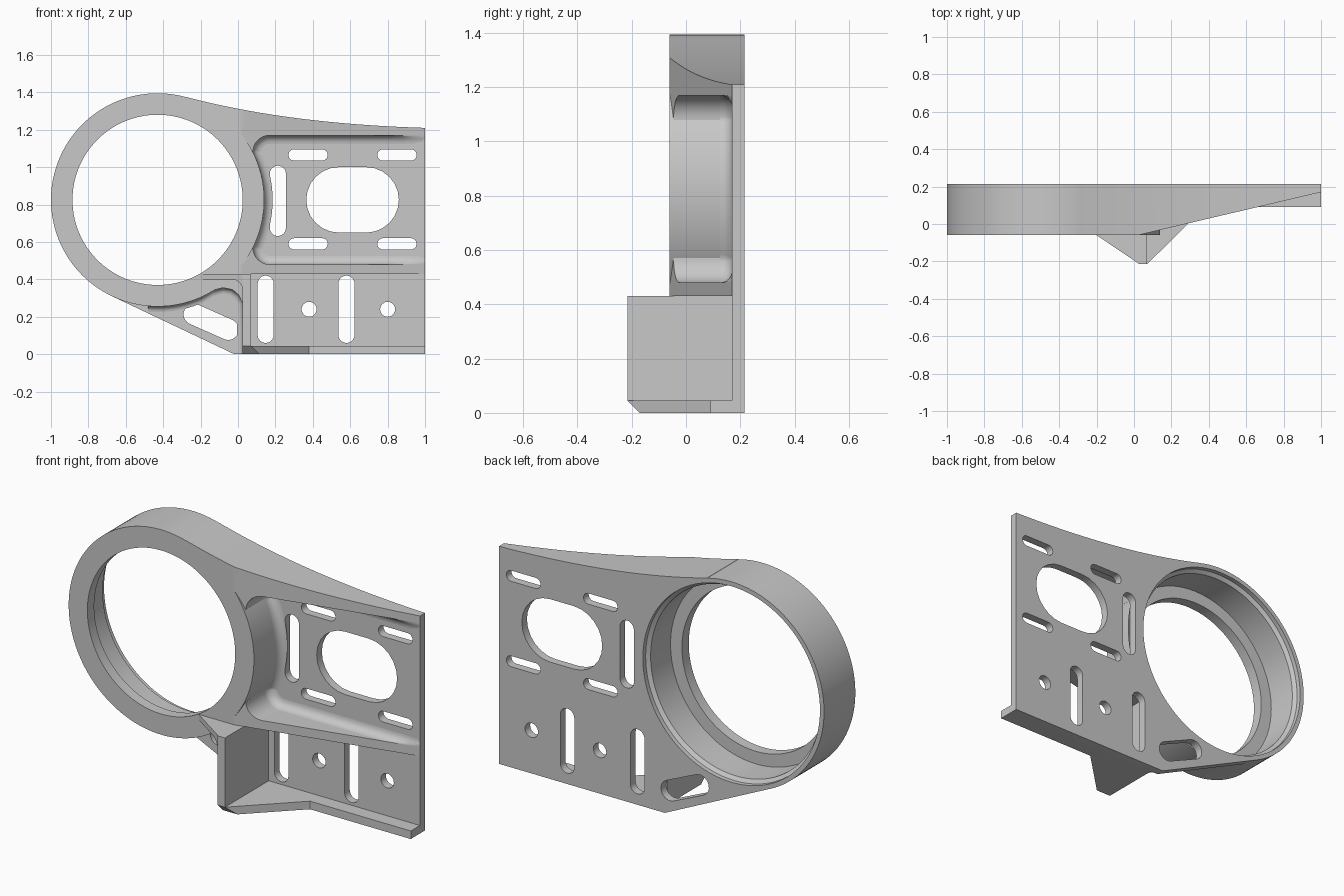
import bpy, bmesh
from math import sin, cos, radians, pi, atan2, degrees
from mathutils import Matrix, Vector

if "Cube" in bpy.data.objects:
    bpy.data.objects.remove(bpy.data.objects["Cube"])

SHADE = (0.58, 0.58, 0.58, 1)
GREY = bpy.data.materials.new("light_grey")
GREY.use_nodes = True
GREY.diffuse_color = SHADE
GREY.node_tree.nodes["Principled BSDF"].inputs["Base Color"].default_value = SHADE

CX, CZ, R = -0.43, 0.825, 0.57      # ring centre and outer radius
FRONT, FLOOR, BACK = -0.06, 0.17, 0.215


def arc(x, z, r, start, end, n=12):
    """Points on an arc, angles in degrees."""
    angles = [radians(start + (end - start) * i / n) for i in range(n + 1)]
    return [(x + r * cos(a), z + r * sin(a)) for a in angles]


def capsule(x1, z1, x2, z2, r):
    """Outline of a slot between two centres."""
    a = 90 + degrees(atan2(z2 - z1, x2 - x1))
    return arc(x1, z1, r, a, a + 180) + arc(x2, z2, r, a + 180, a + 360)


def line(a, b, n=14):
    """Evenly spaced points from a up to, but not including, b."""
    a, b = Vector(a), Vector(b)
    return [tuple(a.lerp(b, i / n)) for i in range(n)]


def taper(x):
    """Front depth of the arms, sloping back towards the right edge."""
    return FRONT + max(0, x - 0.02) * 0.235


def make_object(name, bm, closed=True):
    if closed:
        bmesh.ops.recalc_face_normals(bm, faces=bm.faces)
    mesh = bpy.data.meshes.new(name)
    bm.to_mesh(mesh)
    bm.free()
    mesh.materials.clear()
    mesh.materials.append(GREY)
    ob = bpy.data.objects.new(name, mesh)
    bpy.context.collection.objects.link(ob)


def prism(points, low, high, axis="y"):
    """Extrude an outline along an axis."""
    place = {"x": lambda p, h: (h, p[0], p[1]),
             "y": lambda p, h: (p[0], h, p[1]),
             "z": lambda p, h: (p[0], p[1], h)}[axis]
    bm = bmesh.new()
    lower = [bm.verts.new(place(p, low)) for p in points]
    upper = [bm.verts.new(place(p, high)) for p in points]
    bm.faces.new(lower)
    bm.faces.new(upper)
    for i in range(len(points)):
        bm.faces.new((lower[i - 1], lower[i], upper[i], upper[i - 1]))
    bmesh.ops.recalc_face_normals(bm, faces=bm.faces)
    return bm


def slice_off(bm, point, normal):
    """Remove what lies beyond a plane and close the cut."""
    bmesh.ops.bisect_plane(bm, geom=bm.verts[:] + bm.edges[:] + bm.faces[:],
                           plane_co=point, plane_no=normal, clear_outer=True)
    bmesh.ops.holes_fill(bm, edges=[e for e in bm.edges if e.is_boundary])
    return bm


def arm(name, points):
    """Thick rib whose front slopes back right of the crease."""
    bm = prism(points, FRONT, FLOOR + 0.01)
    bmesh.ops.bisect_plane(bm, geom=bm.verts[:] + bm.edges[:] + bm.faces[:],
                           plane_co=(0.02, 0, 0), plane_no=(1, 0, 0))
    for v in bm.verts:
        if v.co.y < FLOOR:
            v.co.y = taper(v.co.x)
    make_object(name, bm)


def fillet(name, path, r, steps=6):
    """Rounded strip between an upright wall and the plate, left of a path."""
    bm = bmesh.new()
    rows = []
    for i, p in enumerate(path):
        d = Vector(path[min(i + 1, len(path) - 1)]) - Vector(path[max(i - 1, 0)])
        n = Vector((-d.y, d.x)).normalized()
        row = []
        for k in range(steps + 1):
            a = pi / 2 * k / steps
            q = Vector(p) + n * r * (1 - cos(a))
            row.append(bm.verts.new((q.x, max(FLOOR - r * (1 - sin(a)), taper(q.x)), q.y)))
        rows.append(row)
    for r1, r2 in zip(rows, rows[1:]):
        for k in range(steps):
            bm.faces.new((r1[k], r2[k], r2[k + 1], r1[k + 1]))
    make_object(name, bm, closed=False)


# Upper edge sweeping from the ring to the right side
p0, p1, p2 = Vector((-0.28, 1.376)), Vector((0.26, 1.232)), Vector((1, 1.21))
top_edge = []
for i in range(24, -1, -1):
    t = i / 24
    top_edge.append(tuple(p0 * (1 - t) ** 2 + p1 * 2 * t * (1 - t) + p2 * t * t))

# Back plate with its openings, filled from flat outlines
outlines = [[(-0.02, 0), (1, 0)] + top_edge + arc(CX, CZ, 0.56, 75, -115.4, 64) + [(-0.674, 0.31)],
            capsule(0.54, CZ, 0.685, CZ, 0.175),
            capsule(0.213, 0.675, 0.213, 0.965, 0.043),
            capsule(-0.235, 0.213, -0.052, 0.132, 0.056)]
for z in (0.59, 1.065):
    for x in (0.30, 0.775):
        outlines.append(capsule(x, z, x + 0.15, z, 0.03))
for x in (0.148, 0.58):
    outlines.append(capsule(x, 0.103, x, 0.377, 0.043))
for x in (0.38, 0.80):
    outlines.append(arc(x, 0.24, 0.04, 0, 345, 23))
curve = bpy.data.curves.new("plate_outline", "CURVE")
curve.dimensions, curve.fill_mode = "2D", "BOTH"
curve.extrude = (BACK - FLOOR) / 2
for points in outlines:
    spline = curve.splines.new("POLY")
    spline.points.add(len(points) - 1)
    for point, (x, z) in zip(spline.points, points):
        point.co = (x, z, 0, 1)
    spline.use_cyclic_u = True
helper = bpy.data.objects.new("plate_outline", curve)
bpy.context.collection.objects.link(helper)
bpy.context.view_layer.update()
filled = bpy.data.meshes.new_from_object(helper.evaluated_get(bpy.context.evaluated_depsgraph_get()))
bpy.data.objects.remove(helper)
bm = bmesh.new()
bm.from_mesh(filled)
bpy.data.meshes.remove(filled)
bmesh.ops.remove_doubles(bm, verts=bm.verts, dist=0.0001)
bm.transform(Matrix.Translation((0, (FLOOR + BACK) / 2, 0)) @ Matrix.Rotation(pi / 2, 4, "X"))
make_object("back_plate", bm)

# Tapered arms above and below the pocket
upper_corner = arc(0.17, 1.08, 0.09, 90, 180)
lower_corner = arc(0.17, 0.57, 0.09, 180, 270)
notch_roof = [(-0.14, 0.34), (-0.08, 0.355), (-0.03, 0.345), (0.005, 0.315), (0.025, 0.27)]
arm("upper_arm", top_edge + arc(CX, CZ, 0.565, 75, 27, 24) + upper_corner[::-1] + [(1, 1.17)])
arm("lower_arm", arc(CX, CZ, 0.565, -27, -66, 20) + notch_roof
    + [(0.05, 0.27), (0.05, 0.43), (1, 0.43), (1, 0.48)] + lower_corner[::-1])

# Rounded transitions from walls to plate
fillet("pocket_fillet", line((1, 1.17), (0.17, 1.17)) + upper_corner
       + arc(CX, CZ, R, 25, -25, 32) + lower_corner + line((0.17, 0.48), (1, 0.48))[1:] + [(1, 0.48)],
       0.045)
fillet("notch_fillet", ([(0.025, 0), (0.025, 0.14)] + notch_roof[::-1]
                        + arc(CX, CZ, R, -66, -95, 16)), 0.03)

# Ring: stepped section turned about its axis
section = [(R, FRONT), (R, BACK), (0.545, BACK), (0.545, 0.19), (0.525, 0.175),
           (0.525, 0), (0.455, 0), (0.455, FRONT)]
bm = bmesh.new()
loop = [bm.verts.new((CX + r, y, CZ)) for r, y in section]
edges = [bm.edges.new((loop[i], loop[i - 1])) for i in range(len(loop))]
bmesh.ops.spin(bm, geom=loop + edges, cent=(CX, 0, CZ), axis=(0, 1, 0),
               angle=2 * pi, steps=128, use_duplicate=False)
bmesh.ops.remove_doubles(bm, verts=bm.verts, dist=0.0001)
make_object("ring", bm)

# Upright wall with chamfered toe
wall = [(0.19, 0), (-0.17, 0), (-0.215, 0.045), (-0.215, 0.43), (0.19, 0.43)]
make_object("upright_wall", prism(wall, 0.025, 0.07, "x"))

# Bottom lip widening towards the wall
lip = [(0.026, 0.19), (0.026, -0.215), (0.07, -0.215), (0.38, 0.09), (1, 0.09), (1, 0.19)]
make_object("bottom_lip", slice_off(prism(lip, 0, 0.045, "z"), (0, -0.215, 0.045), (0, -1, -1)))

# Triangular flange between the wall and the ring face
flange = ([(-0.2, 0.43), (0.05, 0.43), (0.05, 0.34)]
          + arc(-0.035, 0.34, 0.06, 0, 90, 8) + [(-0.2, 0.40)])
make_object("corner_flange", slice_off(prism(flange, -0.215, -0.05),
                                       (0.03, -0.215, 0), (-0.155, -0.23, 0)))

# Smooth curved surfaces, keep edges crisp
for ob in bpy.context.collection.objects:
    if ob.type == "MESH" and GREY.name in ob.data.materials:
        bpy.ops.object.select_all(action="DESELECT")
        ob.select_set(True)
        bpy.context.view_layer.objects.active = ob
        bpy.ops.object.shade_smooth_by_angle(angle=radians(30))
